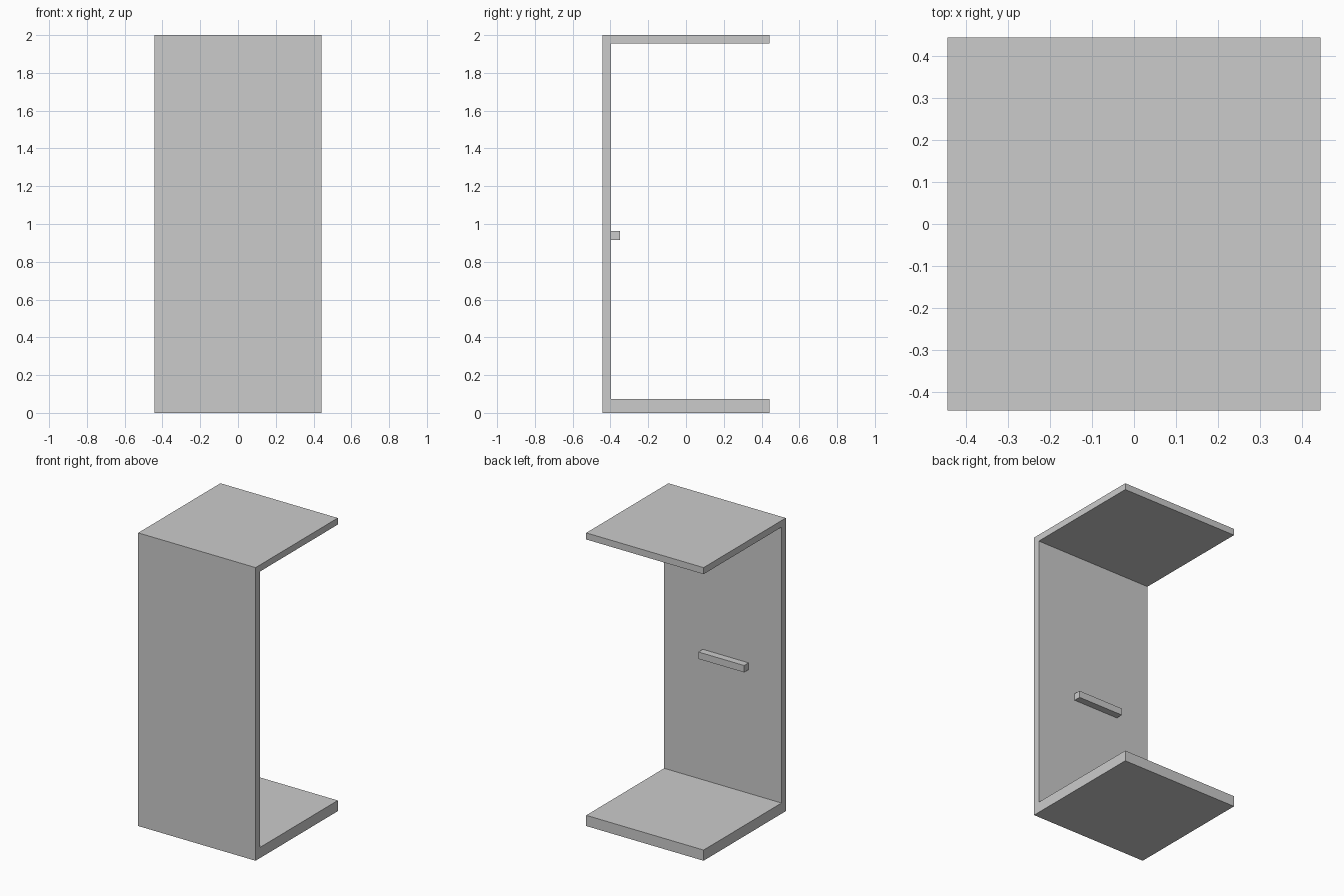
import bpy
import bmesh

if "Cube" in bpy.data.objects:
    bpy.data.objects.remove(bpy.data.objects["Cube"])


def extrude_profile(name, profile, x0, x1):
    """Extrude a closed (y, z) outline along x into a solid."""
    bm = bmesh.new()
    face = bm.faces.new([bm.verts.new((x0, y, z)) for y, z in profile])
    res = bmesh.ops.extrude_face_region(bm, geom=[face], use_keep_orig=True)
    moved = [v for v in res["geom"] if isinstance(v, bmesh.types.BMVert)]
    bmesh.ops.translate(bm, verts=moved, vec=(x1 - x0, 0, 0))
    bmesh.ops.recalc_face_normals(bm, faces=bm.faces)
    mesh = bpy.data.meshes.new(name)
    bm.to_mesh(mesh)
    bm.free()
    obj = bpy.data.objects.new(name, mesh)
    bpy.context.collection.objects.link(obj)
    return obj


HALF = 0.443          # half width and half depth
INNER = -0.397        # inner face of the upright panel
FLOOR, CEIL = 0.073, 1.955

# C-shaped shell: base slab, upright panel and top slab
extrude_profile("shell", [
    (-HALF, 0), (HALF, 0), (HALF, FLOOR), (INNER, FLOOR),
    (INNER, CEIL), (HALF, CEIL), (HALF, 2), (-HALF, 2),
], -HALF, HALF)

# Handle bar on the inside of the panel, slightly off centre
extrude_profile("handle_bar", [
    (INNER, 0.916), (-0.349, 0.916), (-0.349, 0.963), (INNER, 0.963),
], -0.194, 0.151)
